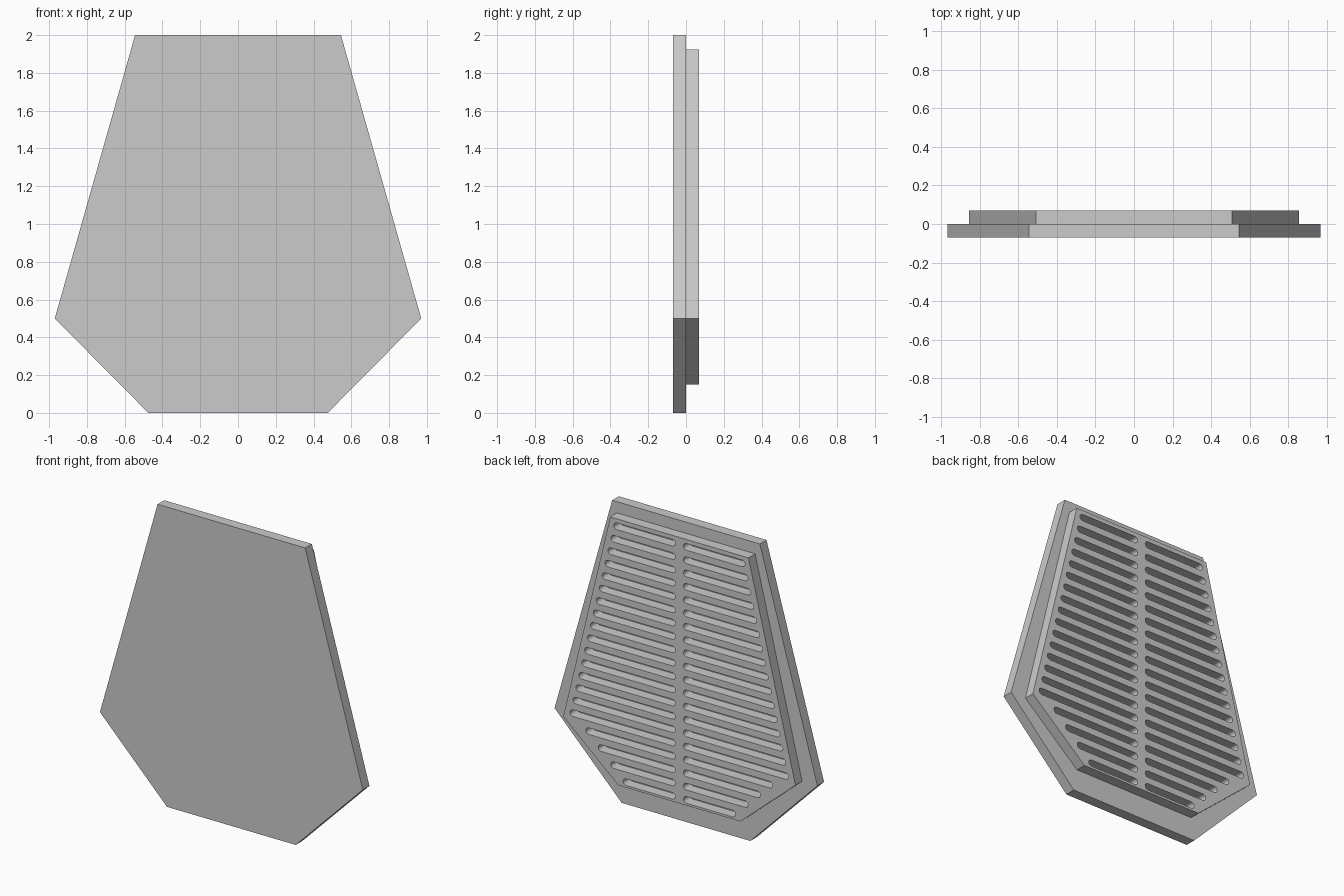
import bpy, bmesh, math

cube = bpy.data.objects.get("Cube")
if cube:
    bpy.data.objects.remove(cube)

GREY = (0.6, 0.6, 0.6, 1)
grey = bpy.data.materials.new("plain grey")
grey.use_nodes = True
grey.diffuse_color = GREY
grey.node_tree.nodes["Principled BSDF"].inputs["Base Color"].default_value = GREY


def extrude_outlines(name, outlines, y0, y1):
    """Extrude closed (x, z) outlines from y0 to y1 into one object."""
    bm = bmesh.new()
    for outline in outlines:
        face = bm.faces.new([bm.verts.new((x, y0, z)) for x, z in outline])
        out = bmesh.ops.extrude_face_region(bm, geom=[face])
        moved = [v for v in out["geom"] if isinstance(v, bmesh.types.BMVert)]
        bmesh.ops.translate(bm, verts=moved, vec=(0, y1 - y0, 0))
    bmesh.ops.recalc_face_normals(bm, faces=bm.faces)
    mesh = bpy.data.meshes.new(name)
    bm.to_mesh(mesh)
    bm.free()
    mesh.materials.append(grey)
    obj = bpy.data.objects.new(name, mesh)
    bpy.context.collection.objects.link(obj)
    return obj


def hexagon(bottom, middle, top, z_low, z_mid, z_high):
    right = [(bottom, z_low), (middle, z_mid), (top, z_high)]
    return right + [(-x, z) for x, z in reversed(right)]


def slot(x0, x1, z, r, steps=8):
    """Rounded slot outline whose tips reach x0 and x1."""
    points = []
    for centre, start in ((x1 - r, -math.pi / 2), (x0 + r, math.pi / 2)):
        for i in range(steps + 1):
            a = start + math.pi * i / steps
            points.append((centre + r * math.cos(a), z + r * math.sin(a)))
    return points


# Front and back plates
THICK = 0.07
MID = 0.5
front_plate = extrude_outlines(
    "front_plate", [hexagon(0.475, 0.97, 0.545, 0, MID, 2)], -THICK, 0)
back_plate = extrude_outlines(
    "back_plate", [hexagon(0.45, 0.857, 0.51, 0.15, MID, 1.925)], 0, THICK)

# Two mirrored columns of slots that follow the plate's outline
ROWS, Z_FIRST, Z_LAST = 20, 0.187, 1.875
slots = []
for row in range(ROWS):
    z = Z_FIRST + (Z_LAST - Z_FIRST) * row / (ROWS - 1)
    if z < MID:
        tip = 0.415 + 1.03 * (z - Z_FIRST)
    else:
        tip = 0.817 - 0.242 * (z - MID)
    slots.append(slot(0.03, tip, z, 0.022))
    slots.append(slot(-tip, -0.03, z, 0.022))
cutter = extrude_outlines("slot_cutter", slots, -0.02, THICK + 0.02)
cutter.hide_render = True

# Cut the slots through the back plate
cut = back_plate.modifiers.new("slots", "BOOLEAN")
cut.operation = "DIFFERENCE"
cut.solver = "EXACT"
cut.object = cutter
bpy.ops.object.select_all(action="DESELECT")
back_plate.select_set(True)
bpy.context.view_layer.objects.active = back_plate
bpy.ops.object.modifier_apply(modifier=cut.name)
bpy.data.objects.remove(cutter)
bpy.ops.object.shade_smooth_by_angle(angle=math.radians(30))
